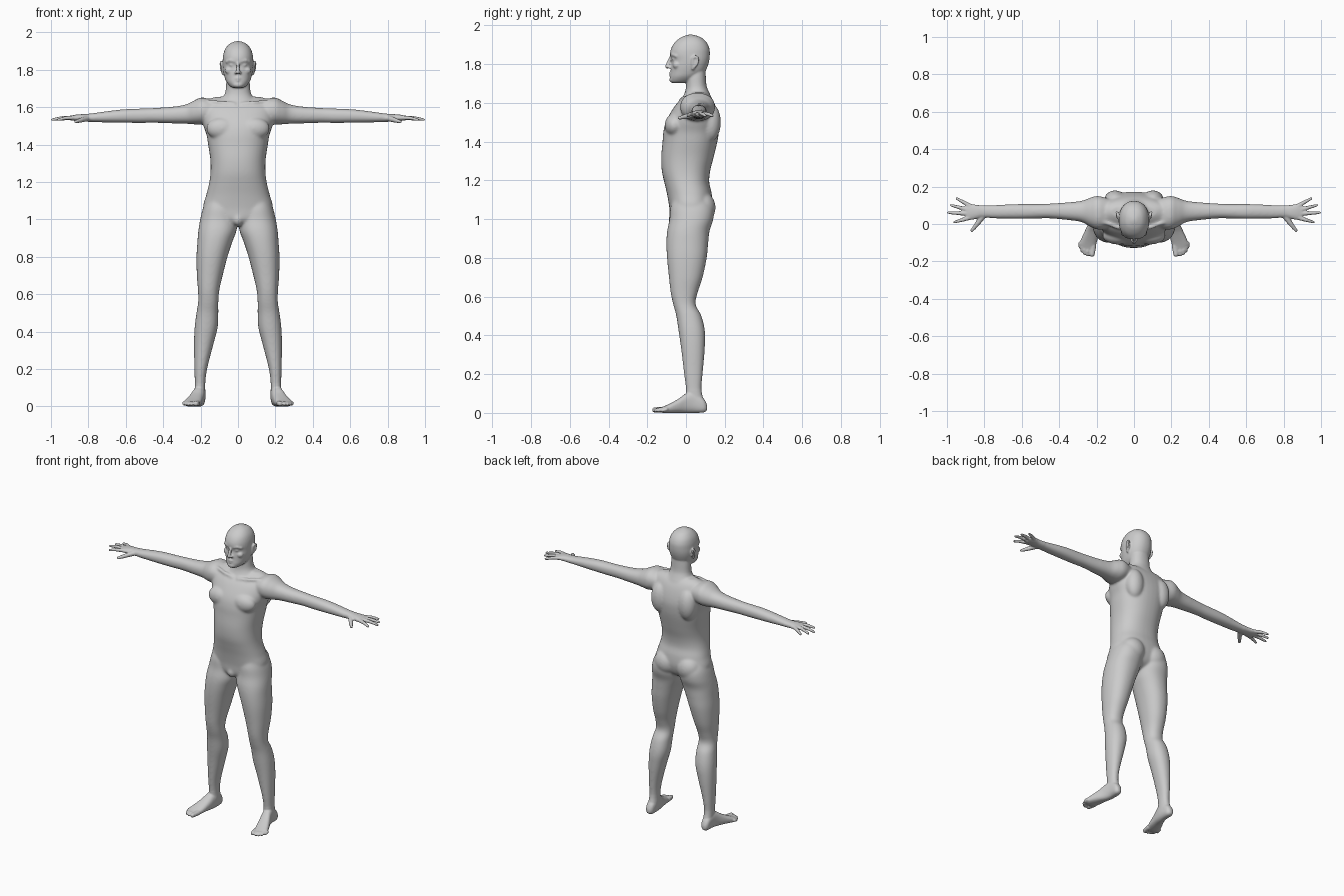
import bpy, bmesh, math
from mathutils import Vector, Matrix

bm = bmesh.new()
PLACE = {'x': lambda t, a, b: (t, a, b),
         'y': lambda t, a, b: (a, t, b),
         'z': lambda t, a, b: (a, b, t)}


def skin(rings):
    """Close a list of point rings into a capped tube."""
    vs = [[bm.verts.new(p) for p in r] for r in rings]
    n = len(vs[0])
    for r, q in zip(vs, vs[1:]):
        for i in range(n):
            bm.faces.new((r[i], r[(i + 1) % n], q[(i + 1) % n], q[i]))
    bm.faces.new(vs[0])
    bm.faces.new(vs[-1])


def loft(axis, rows, side=1, power=2.2, n=40, steps=6):
    """Rows are (position, a_min, a_max, b_min, b_max), smoothly interpolated."""
    rows = [Vector(r) for r in rows]
    pts = [rows[0]] + rows + [rows[-1]]
    dense = []
    for i in range(1, len(pts) - 2):
        p0, p1, p2, p3 = pts[i - 1:i + 3]
        for k in range(steps):
            t = k / steps
            dense.append(0.5 * (2 * p1 + (p2 - p0) * t + (2 * p0 - 5 * p1 + 4 * p2 - p3) * t * t
                                + (3 * p1 - p0 - 3 * p2 + p3) * t ** 3))
    dense.append(rows[-1])
    rings = []
    for t, a0, a1, b0, b1 in dense:
        ring = []
        for i in range(n):
            c, s = math.cos(math.tau * i / n), math.sin(math.tau * i / n)
            u = math.copysign(abs(c) ** (2 / power), c)
            v = math.copysign(abs(s) ** (2 / power), s)
            x, y, z = PLACE[axis](t, (a0 + a1) / 2 + u * (a1 - a0) / 2, (b0 + b1) / 2 + v * (b1 - b0) / 2)
            ring.append((x * side, y, z))
        rings.append(ring)
    skin(rings)


def blob(center, radii, side=1, turn=0):
    c = Vector((center[0] * side, center[1], center[2]))
    m = Matrix.Translation(c) @ Matrix.Rotation(turn * side, 4, 'Z') @ Matrix.Diagonal((*radii, 1))
    bmesh.ops.create_uvsphere(bm, u_segments=24, v_segments=16, radius=1, matrix=m)


def limb(points, radii, side=1):
    """Round tapered tube with ball joints, for fingers, toes and face ridges."""
    pts = [Vector((p[0] * side, p[1], p[2])) for p in points]
    for p, r in zip(pts, radii):
        bmesh.ops.create_uvsphere(bm, u_segments=16, v_segments=10, radius=r, matrix=Matrix.Translation(p))
    for p, q, r, s in zip(pts, pts[1:], radii, radii[1:]):
        rot = (q - p).to_track_quat('Z', 'Y')
        skin([[c + rot @ Vector((k * math.cos(math.tau * i / 16), k * math.sin(math.tau * i / 16), 0))
               for i in range(16)] for c, k in ((p, r), (q, s))])


def mid(rows):
    return [(z, -w, w, f, b) for z, w, f, b in rows]


# torso: height, half width, front, back
loft('z', mid([(.965, .05, -.055, .05), (1.0, .14, -.08, .11), (1.06, .185, -.086, .135),
               (1.13, .17, -.098, .133), (1.19, .155, -.112, .12), (1.25, .147, -.125, .125),
               (1.32, .148, -.128, .143), (1.40, .16, -.121, .162), (1.45, .168, -.117, .17),
               (1.50, .185, -.105, .172), (1.55, .195, -.08, .163), (1.60, .195, -.045, .146),
               (1.635, .17, 0, .125), (1.655, .12, .03, .10)]), power=2.3)
# neck
loft('z', mid([(1.60, .12, -.04, .14), (1.63, .098, -.018, .131), (1.66, .076, -.004, .117),
               (1.69, .066, .0, .106), (1.74, .062, .0, .102), (1.80, .055, .0, .1)]))
# head
loft('z', mid([(1.703, .026, -.072, -.01), (1.712, .043, -.081, .035), (1.735, .062, -.082, .07),
               (1.76, .072, -.079, .098), (1.79, .079, -.077, .112), (1.82, .082, -.074, .12),
               (1.85, .082, -.082, .123), (1.88, .079, -.077, .121), (1.91, .069, -.06, .108),
               (1.935, .049, -.031, .083), (1.948, .025, -.002, .052), (1.953, .006, .018, .03)]))
# nose, lips and chin
limb([(0, -.078, 1.838), (0, -.09, 1.81), (0, -.097, 1.788)], [.007, .009, .011])
limb([(-.02, -.073, 1.752), (0, -.08, 1.754), (.02, -.073, 1.752)], [.005, .008, .005])
limb([(-.017, -.072, 1.742), (0, -.079, 1.741), (.017, -.072, 1.742)], [.005, .008, .005])
blob((0, -.07, 1.72), (.028, .016, .016))
# groin
blob((0, -.06, 1.0), (.03, .03, .035))

for s in (1, -1):
    # face details and ears
    limb([(.016, -.073, 1.845), (.04, -.066, 1.85), (.06, -.05, 1.842)], [.009, .01, .008], s)
    blob((.032, -.061, 1.825), (.015, .012, .009), s)
    blob((.045, -.048, 1.795), (.025, .02, .02), s)
    blob((.012, -.086, 1.784), (.008, .01, .007), s)
    limb([(.08, .035, 1.775), (.084, .032, 1.80), (.089, .035, 1.83), (.092, .05, 1.842),
          (.093, .063, 1.83), (.09, .058, 1.80), (.08, .035, 1.775)], [.006] * 7, s)
    blob((.083, .046, 1.813), (.007, .017, .03), s)
    # chest, collarbone, shoulder blade and buttock
    blob((.085, -.06, 1.485), (.085, .05, .06), s)
    limb([(.02, -.025, 1.615), (.09, -.018, 1.625), (.16, .01, 1.632)], [.012, .01, .01], s)
    blob((.1, .125, 1.50), (.06, .055, .10), s, .15)
    blob((.082, .085, 1.06), (.08, .068, .08), s)
    # leg: height, inner, outer, front, back
    loft('z', [(1.12, .05, .16, -.06, .10), (1.06, .012, .187, -.08, .14), (1.0, .004, .202, -.085, .141),
               (.94, .008, .212, -.097, .122), (.88, .03, .217, -.101, .115), (.80, .056, .222, -.098, .107),
               (.70, .082, .22, -.088, .086), (.62, .1, .214, -.079, .06), (.56, .105, .213, -.066, .05),
               (.50, .105, .222, -.05, .08), (.42, .109, .232, -.038, .098), (.33, .132, .235, -.025, .097),
               (.20, .165, .233, -.01, .086), (.12, .175, .231, 0, .08), (.07, .174, .232, 0, .09),
               (.03, .175, .233, .01, .098)], s)
    # foot: length, inner, outer, sole, top
    loft('y', [(.109, .195, .218, .014, .04), (.09, .179, .231, .002, .075), (.04, .174, .236, 0, .11),
               (0, .178, .246, -.001, .1), (-.04, .186, .264, 0, .072), (-.08, .194, .282, -.001, .05),
               (-.11, .203, .291, -.001, .036), (-.135, .215, .28, .004, .026)], s, 2.5)
    # toes
    limb([(.217, -.115, .016), (.224, -.162, .015)], [.016, .014], s)
    for bx, tx, ty in ((.24, .248, -.165), (.257, .265, -.158), (.27, .278, -.143), (.28, .288, -.122)):
        limb([(bx, -.10, .016), (tx, ty + .02, .018), (tx, ty, .012)], [.011, .01, .009], s)
    # arm and palm: reach, front, back, bottom, top
    loft('x', [(.12, -.02, .13, 1.53, 1.63), (.19, -.03, .15, 1.508, 1.652), (.235, -.014, .14, 1.508, 1.635),
               (.28, .01, .124, 1.511, 1.614), (.35, .021, .116, 1.513, 1.602), (.45, .03, .109, 1.516, 1.595),
               (.52, .029, .107, 1.515, 1.592), (.60, .027, .107, 1.516, 1.589), (.67, .028, .105, 1.517, 1.582),
               (.75, .03, .101, 1.519, 1.571), (.81, .034, .1, 1.522, 1.563), (.84, .028, .102, 1.524, 1.562),
               (.87, .022, .107, 1.526, 1.559), (.90, .024, .104, 1.53, 1.553)], s)
    # fingers and thumb
    for base, tip in (((.88, .033), (.96, .01)), ((.89, .055), (.993, .061)),
                      ((.885, .075), (.977, .1)), ((.872, .095), (.947, .136))):
        b, t = Vector((*base, 1.543)), Vector((*tip, 1.533))
        limb([b, b.lerp(t, .5) + Vector((0, 0, .004)), t], [.012, .0105, .0075], s)
    limb([(.805, .045, 1.54), (.84, -.002, 1.53), (.866, -.034, 1.522)], [.016, .013, .009], s)

# merge everything into one smooth skin
bmesh.ops.recalc_face_normals(bm, faces=bm.faces)
mesh = bpy.data.meshes.new("human_body")
bm.to_mesh(mesh)
bm.free()
body = bpy.data.objects.new("human_body", mesh)
bpy.context.collection.objects.link(body)
bpy.context.view_layer.objects.active = body
body.select_set(True)
rm = body.modifiers.new("fuse", 'REMESH')
rm.mode, rm.voxel_size = 'VOXEL', .0052
bpy.ops.object.modifier_apply(modifier="fuse")

# blend the muscles strongly, the head, hands and feet lightly
group = body.vertex_groups.new(name="soft")
group.add([v.index for v in body.data.vertices
           if abs(v.co.x) < .79 and .12 < v.co.z < 1.69], 1.0, 'REPLACE')
for name, count, vg in (("soft_body", 22, "soft"), ("soft_all", 3, "")):
    sm = body.modifiers.new(name, 'SMOOTH')
    sm.factor, sm.iterations, sm.vertex_group = .5, count, vg
for p in body.data.polygons:
    p.use_smooth = True
